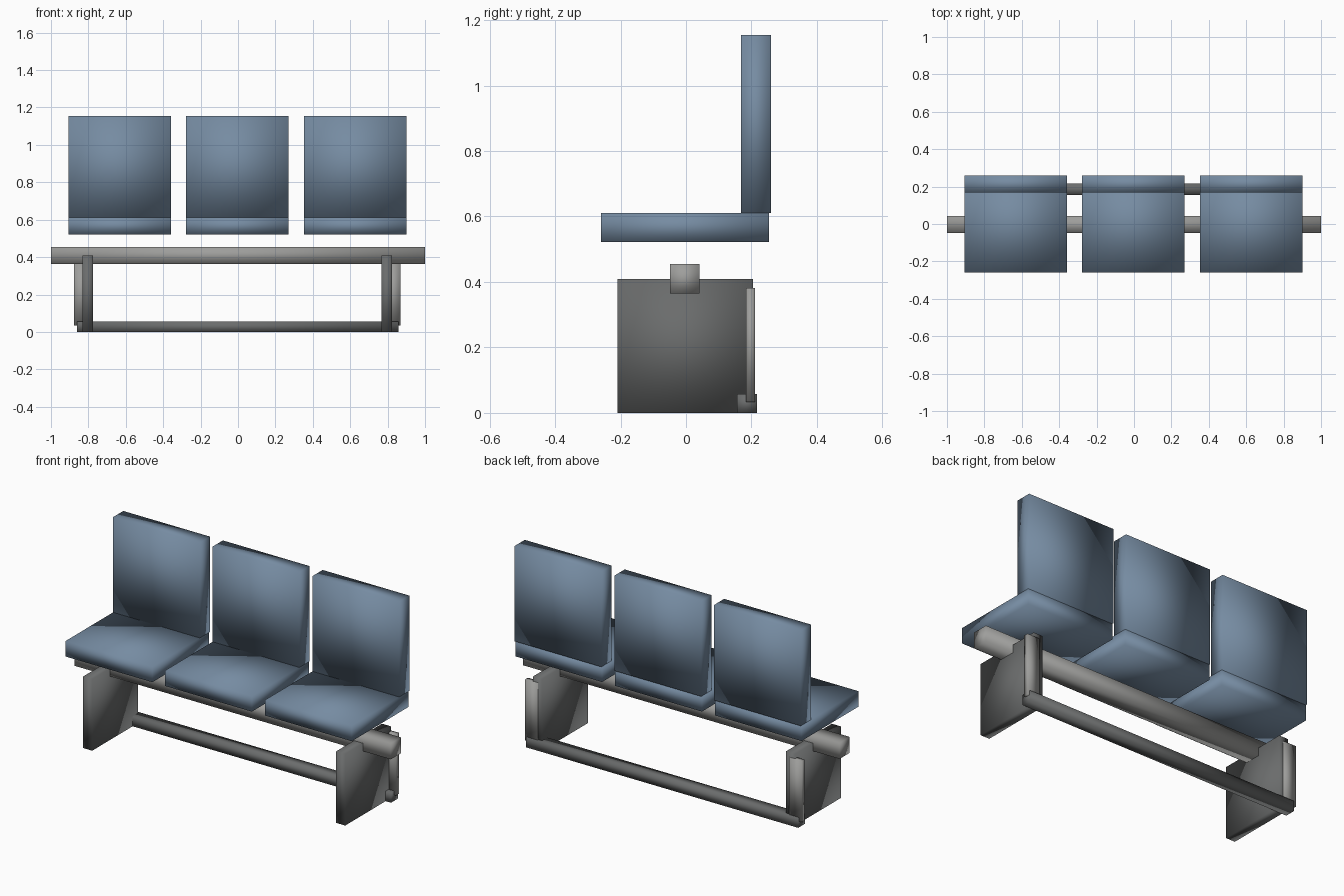
import bpy

if "Cube" in bpy.data.objects:
    bpy.data.objects.remove(bpy.data.objects["Cube"], do_unlink=True)


def material(name, colour):
    mat = bpy.data.materials.new(name)
    mat.use_nodes = True
    mat.diffuse_color = (*colour, 1)
    mat.node_tree.nodes["Principled BSDF"].inputs["Base Color"].default_value = (*colour, 1)
    return mat


blue = material("slate blue", (0.18, 0.26, 0.36))
dark = material("dark grey metal", (0.145, 0.15, 0.15))
light = material("light grey metal", (0.34, 0.34, 0.33))


def box(name, x, y, z, mat):
    """Softly shaded block spanning the given (low, high) ranges."""
    spans = (x, y, z)
    bpy.ops.mesh.primitive_cube_add(size=1, location=[(a + b) / 2 for a, b in spans])
    obj = bpy.context.object
    obj.name = name
    for v in obj.data.vertices:
        for axis, (a, b) in enumerate(spans):
            v.co[axis] *= b - a
    obj.data.materials.append(mat)
    bpy.ops.object.shade_smooth()
    return obj


# Three seats, each a cushion and an upright backrest
for label, centre in (("right", -0.633), ("middle", -0.004), ("left", 0.627)):
    width = (centre - 0.274, centre + 0.274)
    box(label + "_seat", width, (-0.26, 0.253), (0.522, 0.611), blue)
    box(label + "_backrest", width, (0.168, 0.26), (0.611, 1.155), blue)

# Beam that carries the seats, and the low rear rail
box("seat_beam", (-1, 1), (-0.049, 0.042), (0.364, 0.455), light)
box("rear_rail", (-0.861, 0.858), (0.156, 0.217), (0, 0.057), dark)

# Leg panels with a rear upright strip on each
for label, side in (("right", -1), ("left", 1)):
    def span(inner, outer):
        return sorted((side * inner - 0.004, side * outer - 0.004))
    box(label + "_leg_panel", span(0.771, 0.828), (-0.209, 0.204), (0, 0.409), dark)
    box(label + "_rear_upright", span(0.795, 0.874), (0.184, 0.211), (0.034, 0.382), light)
